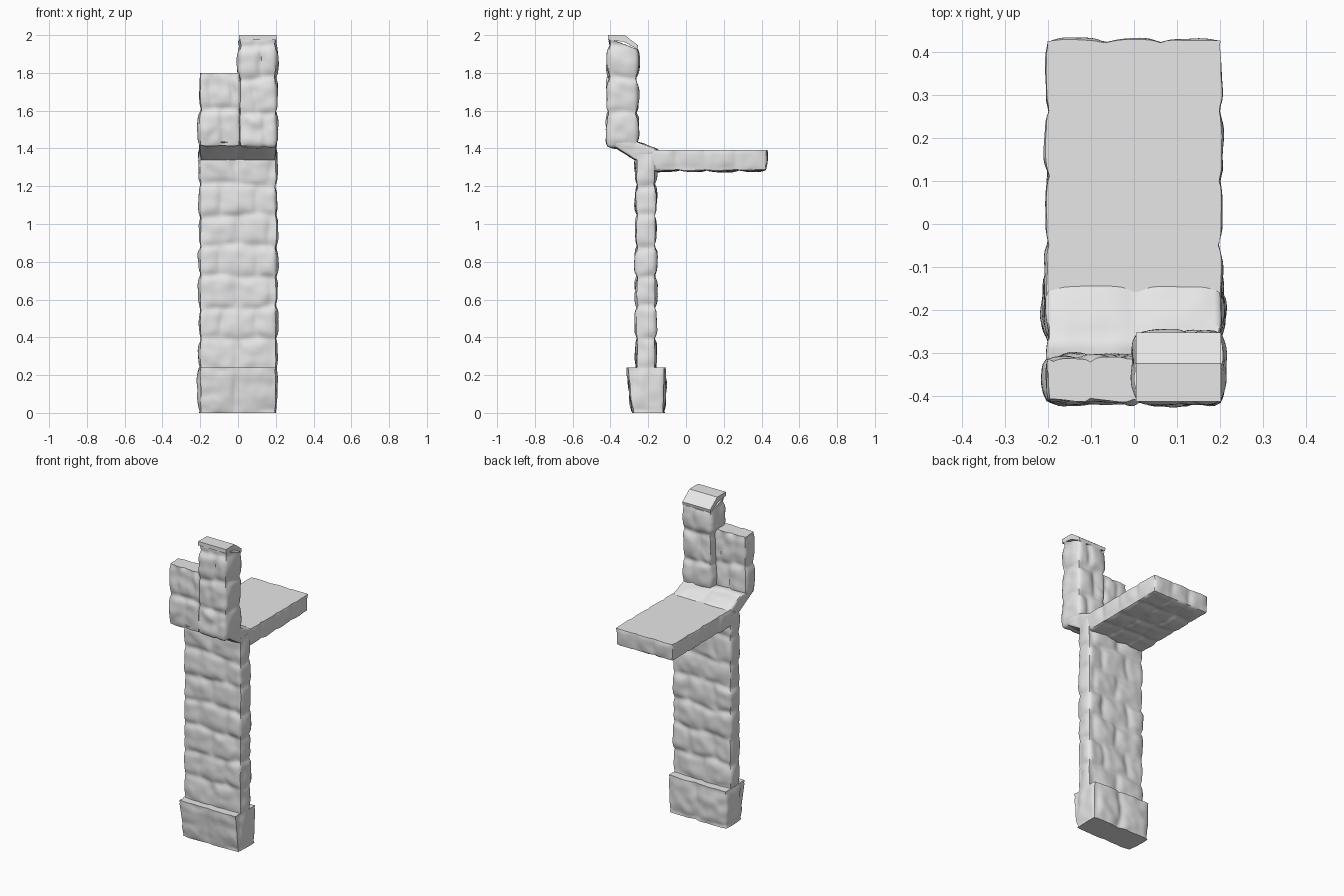
import bpy, bmesh, math
from mathutils import Vector, noise

if "Cube" in bpy.data.objects:
    bpy.data.objects.remove(bpy.data.objects["Cube"])

stone = bpy.data.materials.new("pale grey stone")
stone.use_nodes = True
GREY = (0.8, 0.8, 0.8, 1)
stone.diffuse_color = GREY
stone.node_tree.nodes["Principled BSDF"].inputs["Base Color"].default_value = GREY

STEP = 0.0125
UP, DOWN, BACK = Vector((0, 0, 1)), Vector((0, 0, -1)), Vector((0, 1, 0))


def finish(name, bm, angle):
    bmesh.ops.recalc_face_normals(bm, faces=bm.faces)
    mesh = bpy.data.meshes.new(name)
    bm.to_mesh(mesh)
    bm.free()
    obj = bpy.data.objects.new(name, mesh)
    bpy.context.collection.objects.link(obj)
    mesh.materials.append(stone)
    bpy.ops.object.select_all(action='DESELECT')
    obj.select_set(True)
    bpy.context.view_layer.objects.active = obj
    bpy.ops.object.shade_smooth_by_angle(angle=math.radians(angle))
    return obj


def bulge(p, n, origin, cell, amp):
    """Height of a rough, rounded stone at p, with joints between staggered cells."""
    row = math.floor((p.z - origin.z) / cell.z)
    wobble = noise.noise_vector(p * 6) * 0.025
    q = p - origin + wobble
    q.x += (row % 2) * cell.x * 0.4
    height, ids = 1.0, []
    for i in range(3):
        f = q[i] / cell[i]
        ids.append(math.floor(f))
        edge = abs(2 * (f % 1) - 1)
        height *= 1 - edge ** 5 * (1 - abs(n[i]))
    variety = 0.75 + 0.35 * noise.noise(Vector(ids) * 1.37 + Vector((0.3, 0.6, 0.2)))
    return amp * (height * variety - 0.3 + 0.3 * noise.noise(p * 17))


def stonework(name, x0, x1, profile, cell, amp, flat=()):
    """Block with a four-point side profile (low front, low back, high back, high front)."""
    lf, lb, hb, hf = [Vector((0, y, z)) for y, z in profile]
    bm = bmesh.new()
    bmesh.ops.create_cube(bm, size=1)
    bmesh.ops.translate(bm, verts=bm.verts, vec=(0.5, 0.5, 0.5))
    lengths = (x1 - x0, max((lb - lf).length, (hb - hf).length), (hf - lf).length)
    for axis, length in enumerate(lengths):
        count = max(2, round(length / STEP))
        normal = Vector([float(i == axis) for i in range(3)])
        for k in range(1, count):
            bmesh.ops.bisect_plane(bm, geom=bm.verts[:] + bm.edges[:] + bm.faces[:],
                                   plane_co=normal * (k / count), plane_no=normal)
    for v in bm.verts:
        x, t, h = v.co
        v.co = lf.lerp(lb, t).lerp(hf.lerp(hb, t), h)
        v.co.x = x0 + (x1 - x0) * x
    bm.normal_update()
    origin = Vector((x0, lf.y, lf.z))
    moved = []
    for v in bm.verts:
        n = v.normal.copy()
        height = bulge(v.co, n, origin, Vector(cell), amp)
        for d in flat:
            if n.dot(d) > 0.3:
                n -= d * n.dot(d)
        moved.append(v.co + n * height)
    for v, co in zip(bm.verts, moved):
        v.co = co
    # Soften the arrises
    for _ in range(2):
        soft = [v for v in bm.verts if not any(v.normal.dot(d) > 0.3 for d in flat)]
        bmesh.ops.smooth_vert(bm, verts=soft, factor=0.5,
                              use_axis_x=True, use_axis_y=True, use_axis_z=True)
    return finish(name, bm, 50)


def slab(name, x0, x1, profile):
    """Plain dressed stone: a side profile extruded along x."""
    bm = bmesh.new()
    face = bm.faces.new([bm.verts.new((x0, y, z)) for y, z in profile])
    out = bmesh.ops.extrude_face_region(bm, geom=[face])
    bmesh.ops.translate(bm, vec=(x1 - x0, 0, 0),
                        verts=[g for g in out["geom"] if isinstance(g, bmesh.types.BMVert)])
    return finish(name, bm, 20)


# Footing and curtain wall
stonework("footing", -0.2, 0.2, [(-0.28, 0), (-0.12, 0), (-0.115, 0.24), (-0.31, 0.24)],
          (0.2, 0.2, 0.25), 0.025, [DOWN, UP])
stonework("curtain_wall", -0.2, 0.2, [(-0.26, 0.23), (-0.165, 0.23), (-0.165, 1.37), (-0.26, 1.37)],
          (0.19, 0.2, 0.163), 0.022, [UP, DOWN])

# Walkway with an even paved top
stonework("walkway", -0.2, 0.2, [(-0.2, 1.285), (0.425, 1.285), (0.425, 1.392), (-0.2, 1.392)],
          (0.135, 0.157, 0.2), 0.018, [UP])

# Flared corbel joining the wall to the parapet
stonework("corbel", -0.2, 0.2, [(-0.262, 1.335), (-0.14, 1.385), (-0.28, 1.445), (-0.415, 1.435)],
          (0.2, 0.2, 0.2), 0.012)

# Parapet: low half and raised merlon
stonework("low_parapet", -0.2, 0.01, [(-0.41, 1.41), (-0.315, 1.41), (-0.315, 1.8), (-0.41, 1.8)],
          (0.105, 0.2, 0.195), 0.026, [UP])
stonework("merlon", 0.01, 0.2, [(-0.415, 1.41), (-0.262, 1.41), (-0.262, 1.925), (-0.405, 1.98)],
          (0.125, 0.16, 0.18), 0.025, [UP])

# Merlon coping, sloping down to the back
slab("merlon_coping", 0.005, 0.203, [(-0.413, 1.975), (-0.413, 2.0), (-0.325, 2.0),
                                     (-0.253, 1.945), (-0.257, 1.925), (-0.33, 1.965)])
